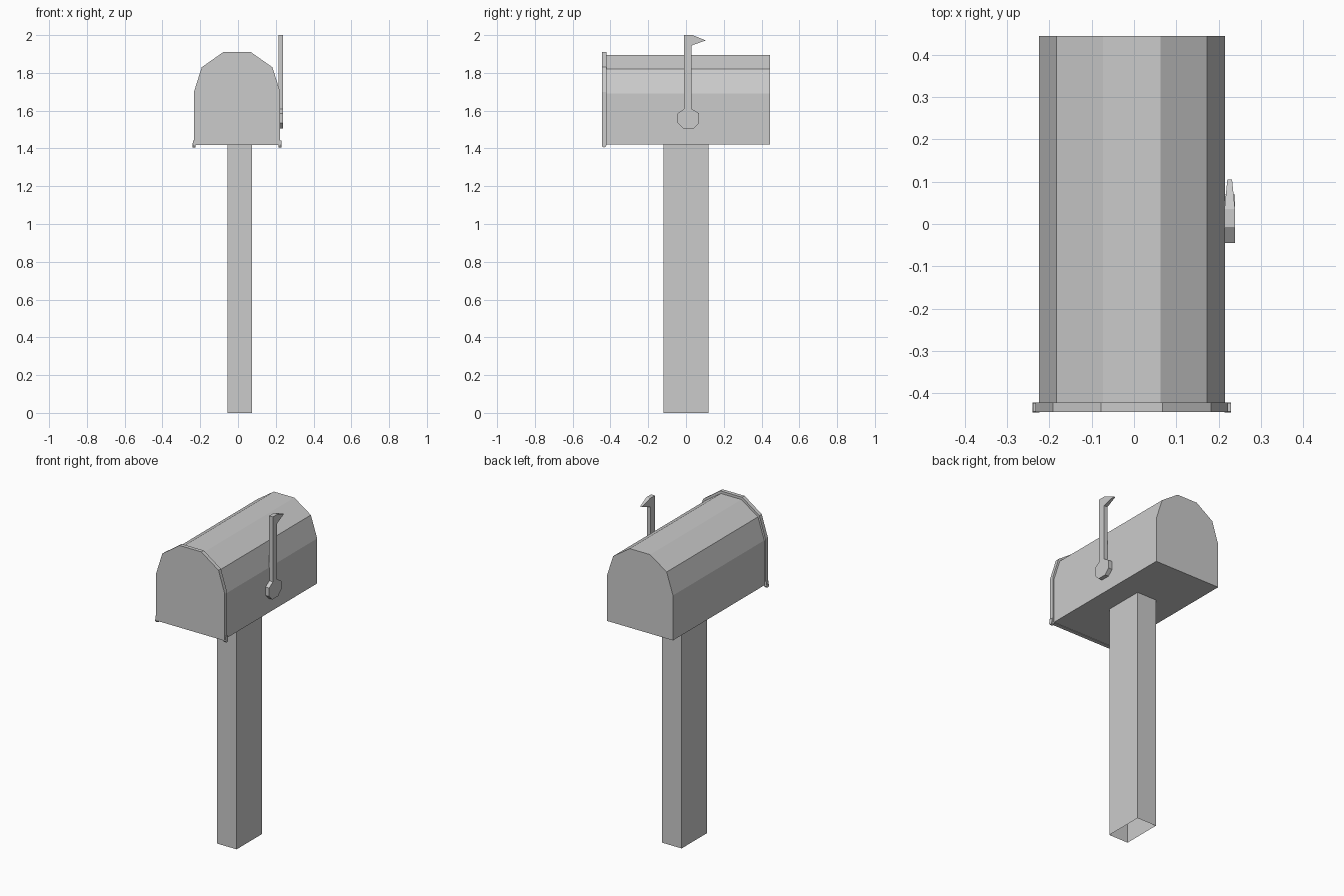
import bpy
import bmesh
import math
from mathutils import Matrix

cube = bpy.data.objects.get("Cube")
if cube:
    bpy.data.objects.remove(cube, do_unlink=True)

grey = bpy.data.materials.new("painted grey")
grey.use_nodes = True
colour = (0.6, 0.6, 0.6, 1)
grey.diffuse_color = colour
grey.node_tree.nodes["Principled BSDF"].inputs["Base Color"].default_value = colour


def finish(name, bm):
    bmesh.ops.recalc_face_normals(bm, faces=bm.faces)
    mesh = bpy.data.meshes.new(name)
    bm.to_mesh(mesh)
    bm.free()
    mesh.materials.append(grey)
    obj = bpy.data.objects.new(name, mesh)
    bpy.context.collection.objects.link(obj)
    return obj


def extrude(name, points, offset):
    """Fill a flat outline and push it along the offset."""
    bm = bmesh.new()
    face = bm.faces.new([bm.verts.new(p) for p in points])
    out = bmesh.ops.extrude_face_region(bm, geom=[face], use_keep_orig=True)
    moved = [v for v in out["geom"] if isinstance(v, bmesh.types.BMVert)]
    bmesh.ops.translate(bm, verts=moved, vec=offset)
    return finish(name, bm)


def arch(half, y):
    """Mirror half of the arched outline about the box's centre line."""
    cx = -0.005
    right = [(cx + x, y, z) for x, z in half]
    left = [(cx - x, y, z) for x, z in reversed(half)]
    return right + left


# Box body and door slab
extrude("mailbox_body",
        arch([(0.22, 1.42), (0.22, 1.69), (0.178, 1.82), (0.068, 1.895)], -0.422),
        (0, 0.867, 0))
extrude("front_door",
        arch([(0.228, 1.417), (0.228, 1.7), (0.187, 1.83), (0.073, 1.91)], -0.445),
        (0, 0.023, 0))

# Hinge knobs at the bottom corners of the door
for side, x in (("right", -0.232), ("left", 0.222)):
    bm = bmesh.new()
    bmesh.ops.create_cone(bm, cap_ends=True, segments=8, radius1=0.012,
                          radius2=0.012, depth=0.016,
                          matrix=Matrix.Translation((x, -0.434, 1.417))
                          @ Matrix.Rotation(math.pi / 2, 4, "Y"))
    # Short latch tab above the knob
    bmesh.ops.create_cube(bm, size=1, matrix=Matrix.Translation((x, -0.434, 1.431))
                          @ Matrix.Diagonal((0.014, 0.02, 0.024, 1)))
    finish(side + "_hinge", bm)

# Post, open at both ends
bm = bmesh.new()
bmesh.ops.create_cube(bm, size=1, matrix=Matrix.Translation((0.01, 0, 0.71))
                      @ Matrix.Diagonal((0.13, 0.24, 1.42, 1)))
bm.normal_update()
ends = [f for f in bm.faces if abs(f.normal.z) > 0.9]
bmesh.ops.delete(bm, geom=ends, context="FACES")
finish("post", bm)

# Signal flag: pivot disc, stem and pointed tip
outline = [(-0.01, 1.61), (-0.01, 2.0), (0.035, 2.0), (0.105, 1.972),
           (0.03, 1.945), (0.03, 1.61), (0.07, 1.585), (0.07, 1.535),
           (0.04, 1.505), (-0.015, 1.505), (-0.045, 1.535), (-0.045, 1.585)]
flag = extrude("signal_flag", [(0.214, y, z) for y, z in outline], (0.025, 0, 0))
for v in flag.data.vertices:
    if v.co.y > 0.1:
        v.co.x = 0.2265 + (v.co.x - 0.2265) * 0.45
